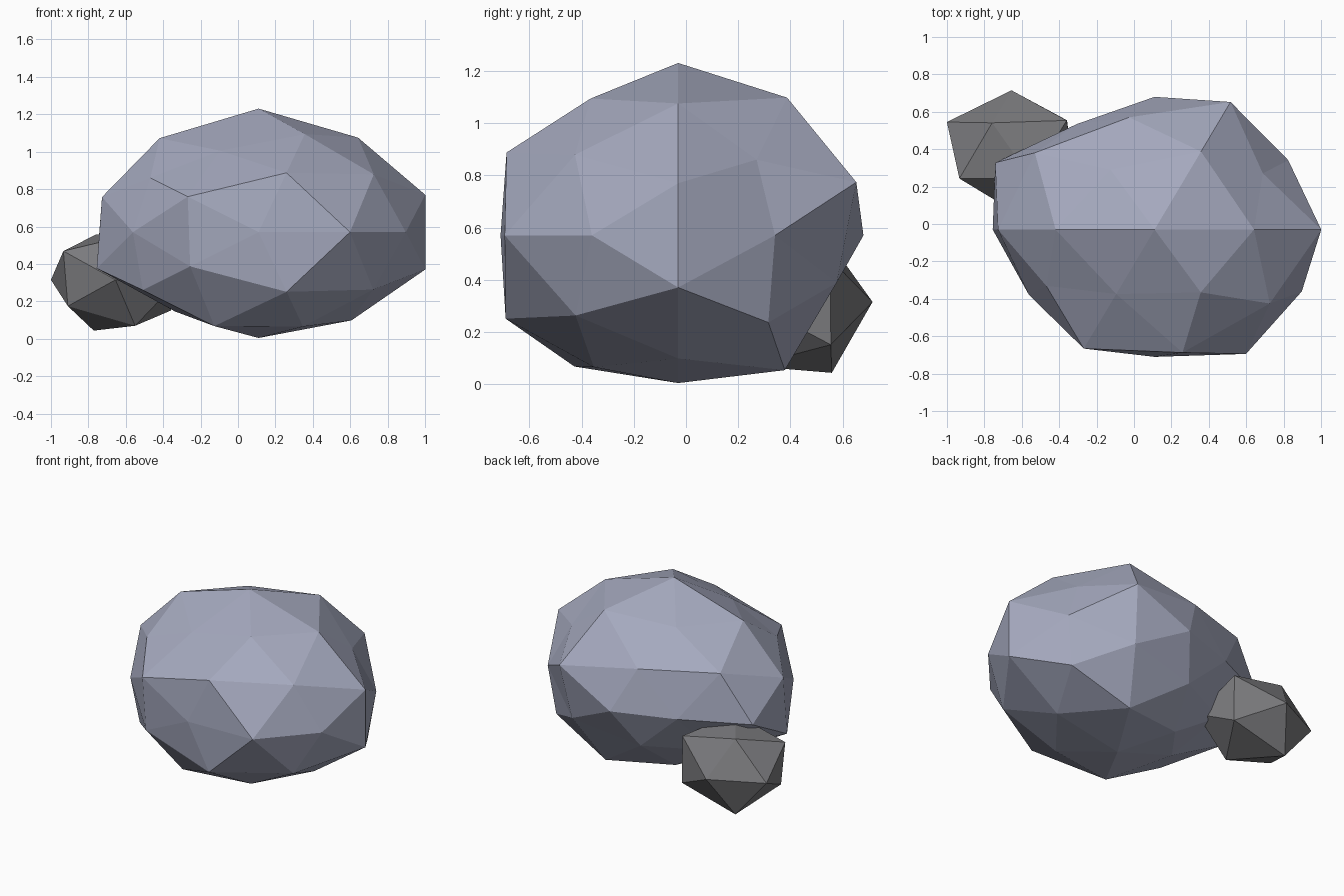
import bpy, bmesh, math
from mathutils import Matrix

if "Cube" in bpy.data.objects:
    bpy.data.objects.remove(bpy.data.objects["Cube"])


def material(name, color):
    m = bpy.data.materials.new(name)
    m.diffuse_color = (*color, 1)
    m.use_nodes = True
    m.node_tree.nodes["Principled BSDF"].inputs["Base Color"].default_value = m.diffuse_color
    return m


def rock(name, subdivisions, centre, stretch, rings, mat):
    """Icosphere with its pole turned to the front; each vertex gets its own radius.
    rings: (height along y, radii counted by angle around the y axis)."""
    bm = bmesh.new()
    bmesh.ops.create_icosphere(bm, subdivisions=subdivisions, radius=1)
    bmesh.ops.rotate(bm, verts=bm.verts, matrix=Matrix.Rotation(math.pi / 2, 3, 'X'))
    for v in bm.verts:
        d = v.co.normalized()
        radii = min(rings, key=lambda ring: abs(ring[0] - d.y))[1]
        angle = (math.degrees(math.atan2(d.z, d.x)) + 1) % 360
        r = radii[int(angle // (360 / len(radii))) % len(radii)]
        v.co = [c + r * s * k for c, s, k in zip(centre, stretch, d)]
    bmesh.ops.recalc_face_normals(bm, faces=bm.faces)
    me = bpy.data.meshes.new(name)
    bm.to_mesh(me)
    bm.free()
    me.materials.append(mat)
    ob = bpy.data.objects.new(name, me)
    bpy.context.collection.objects.link(ob)
    return ob


# Large blue-grey boulder
rock("boulder", 2, (0.11, -0.03, 0.57), (1, 0.84, 0.69), [
    (-1, [.81]),
    (-.8507, [.93, .92, .89, .86, .925]),
    (-.5257, [.895, .78, .79, .9, .89]),
    (-.4472, [.88, .893, .8, .855, .86]),
    (0, [.937, .905, .957, .9, .88, .91, .76, .82, .845, .937]),
    (.4472, [.8, .85, .952, .8, .92]),
    (.5257, [.84, .945, .93, .78, .925]),
    (.8507, [.955, .84, .79, .77, .85]),
    (1, [.845]),
], material("blue grey stone", (0.376, 0.397, 0.515)))

# Small dark stone leaning on the back left
rock("small_stone", 1, (-0.655, 0.394, 0.315), (1, 0.876, 0.76), [
    (-1, [.365]),
    (-.4472, [.38, .38, .385, .352, .38]),
    (.4472, [.408, .375, .386, .42, .41]),
    (1, [.366]),
], material("dark grey stone", (0.2, 0.2, 0.21)))
